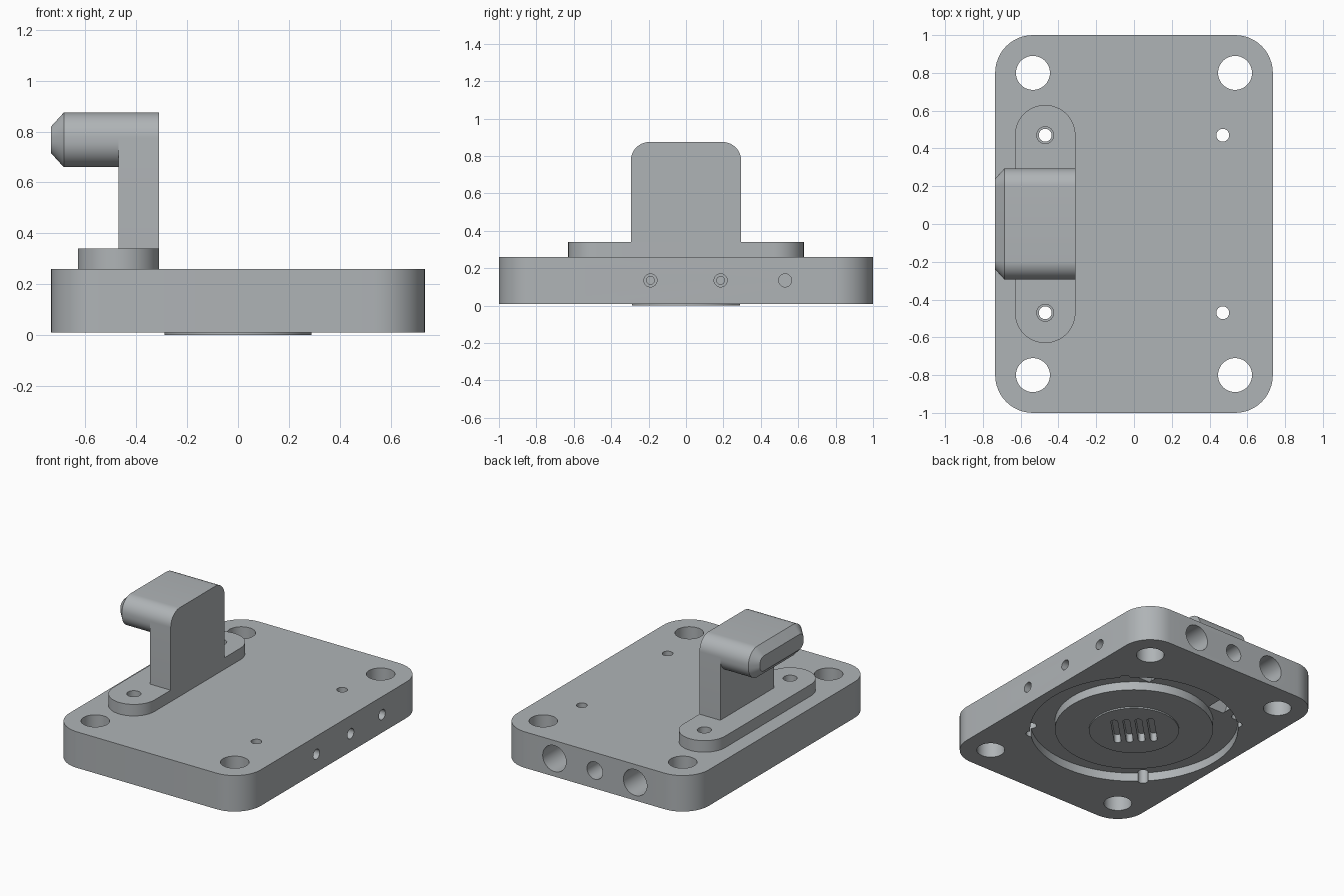
import bpy, bmesh, math

cube = bpy.data.objects.get("Cube")
if cube:
    bpy.data.objects.remove(cube, do_unlink=True)

# One satin grey metal
metal = bpy.data.materials.new("grey metal")
colour = (0.43, 0.455, 0.47, 1)
metal.use_nodes = True
metal.diffuse_color = colour
metal.node_tree.nodes["Principled BSDF"].inputs["Base Color"].default_value = colour


def rounded(hx, hy, radii, cx=0, cy=0, steps=12, turn=0):
    """Rounded rectangle outline; radii start at the upper right corner, anticlockwise."""
    if not isinstance(radii, tuple):
        radii = (radii,) * 4
    pts = []
    for i, ((sx, sy), r) in enumerate(zip(((1, 1), (-1, 1), (-1, -1), (1, -1)), radii)):
        for k in range(steps + 1 if r else 1):
            a = math.pi / 2 * (i + k / steps)
            x, y = sx * (hx - r) + r * math.cos(a), sy * (hy - r) + r * math.sin(a)
            c, s = math.cos(turn), math.sin(turn)
            p = (cx + x * c - y * s, cy + x * s + y * c)
            if not pts or math.dist(p, pts[-1]) > 1e-5:
                pts.append(p)
    if math.dist(pts[0], pts[-1]) < 1e-5:
        pts.pop()
    return pts


def circle(r, cx=0, cy=0, n=48):
    return [(cx + r * math.cos(2 * math.pi * i / n), cy + r * math.sin(2 * math.pi * i / n))
            for i in range(n)]


AXES = {"x": lambda u, v, w: (w, u, v),
        "y": lambda u, v, w: (u, w, v),
        "z": lambda u, v, w: (u, v, w)}


def loft(name, axis, *sections):
    """Solid through (outline, position) sections along an axis."""
    bm = bmesh.new()
    rings = [[bm.verts.new(AXES[axis](u, v, w)) for u, v in pts] for pts, w in sections]
    for a, b in zip(rings, rings[1:]):
        for i in range(len(a)):
            j = (i + 1) % len(a)
            bm.faces.new((a[i], a[j], b[j], b[i]))
    bm.faces.new(rings[0])
    bm.faces.new(rings[-1])
    bmesh.ops.recalc_face_normals(bm, faces=bm.faces[:])
    mesh = bpy.data.meshes.new(name)
    bm.to_mesh(mesh)
    bm.free()
    mesh.materials.append(metal)
    ob = bpy.data.objects.new(name, mesh)
    bpy.context.scene.collection.objects.link(ob)
    return ob


def prism(name, axis, pts, a, b):
    return loft(name, axis, (pts, a), (pts, b))


def activate(ob):
    bpy.ops.object.select_all(action="DESELECT")
    ob.select_set(True)
    bpy.context.view_layer.objects.active = ob


def combine(ob, other, operation="DIFFERENCE"):
    other.hide_render = True
    mod = ob.modifiers.new("cut", "BOOLEAN")
    mod.operation, mod.solver, mod.object = operation, "EXACT", other
    activate(ob)
    bpy.ops.object.modifier_apply(modifier=mod.name)
    bpy.data.objects.remove(other, do_unlink=True)


def drill(ob, axis, u, v, r, a, b, n=48):
    combine(ob, prism("drill", axis, circle(r, u, v, n), a, b))


# Base plate with a shallow round pad underneath
base = prism("base_plate", "z", rounded(0.735, 1.0, 0.2), 0.01, 0.26)
combine(base, prism("pad", "z", circle(0.29, n=96), 0, 0.1), "UNION")

# Ring groove in the underside
ring = prism("groove", "z", circle(0.67, n=128), -0.05, 0.07)
combine(ring, prism("core", "z", circle(0.51, n=128), -0.1, 0.2))
combine(base, ring)

# Corner bolt holes and smaller screw holes
for sx in (-1, 1):
    for sy in (-1, 1):
        drill(base, "z", sx * 0.535, sy * 0.8, 0.09, -0.1, 0.4)
        drill(base, "z", sx * 0.47, sy * 0.47, 0.034, -0.1, 0.4, 32)

# Ports in the back end
for x, r in ((-0.31, 0.09), (0, 0.06), (0.31, 0.09)):
    drill(base, "y", x, 0.135, r, 0.45, 1.1)

# Ports in the long +x side, two of them stepped
for y in (-0.19, 0.185, 0.53):
    drill(base, "x", y, 0.135, 0.035, 0.6, 0.9, 32)
    if y < 0.5:
        drill(base, "x", y, 0.135, 0.021, 0.3, 0.7, 24)

# Diagonal slots in the pad
for i in range(4):
    d = (i - 1.5) * 0.078 * math.sqrt(0.5)
    slot = rounded(0.145, 0.022, 0.022, -d, d, 6, math.pi / 4)
    combine(base, prism("slot", "z", slot, -0.05, 0.06))

# Long rounded foot with two screw holes
foot = prism("bracket_foot", "z", rounded(0.16, 0.63, 0.16, cx=-0.47, steps=16), 0.26, 0.34)
for y in (-0.47, 0.47):
    drill(foot, "z", -0.47, y, 0.045, 0.2, 0.4, 32)

# Upright post with rounded top corners
post = prism("bracket_post", "x",
             rounded(0.295, 0.2675, (0.1, 0.1, 0, 0), cy=0.6075), -0.47, -0.31)

# Overhanging nose with a chamfered tip
full = rounded(0.295, 0.1075, 0.1, cy=0.7675)
tip = rounded(0.24, 0.0525, 0.045, cy=0.7675)
nose = loft("bracket_nose", "x", (full, -0.47), (full, -0.685), (tip, -0.735))

for ob in (base, foot, post, nose):
    activate(ob)
    bpy.ops.object.shade_smooth_by_angle(angle=math.radians(30))
